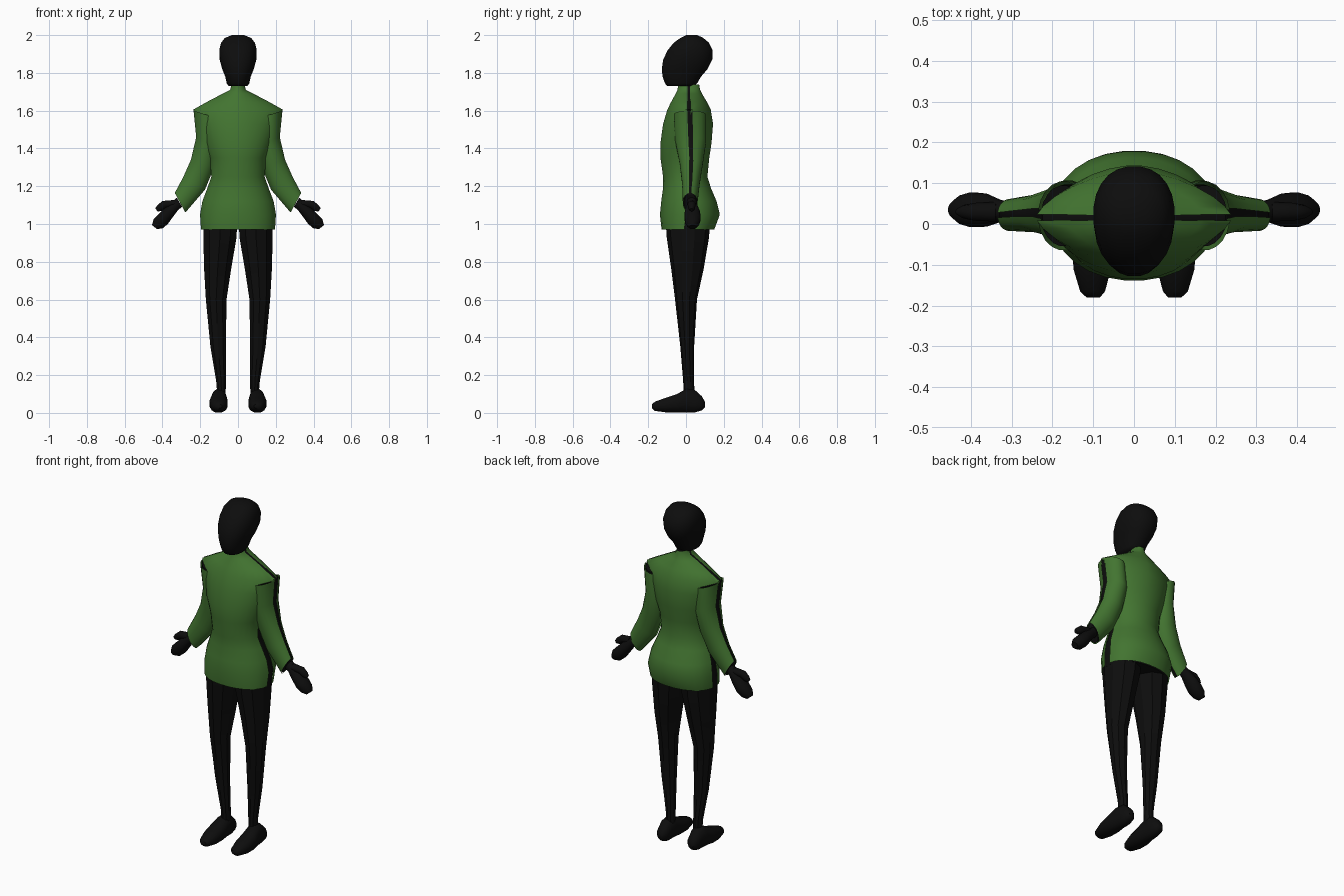
import bpy
import math
from mathutils import Vector as V

if "Cube" in bpy.data.objects:
    bpy.data.objects.remove(bpy.data.objects["Cube"])


def material(name, rgb):
    m = bpy.data.materials.new(name)
    m.diffuse_color = (*rgb, 1)
    m.use_nodes = True
    m.node_tree.nodes["Principled BSDF"].inputs["Base Color"].default_value = m.diffuse_color
    return m


BLACK = material("black", (0.004, 0.004, 0.004))
GREEN = material("green", (0.055, 0.175, 0.03))


def power(c, e):
    return math.copysign(abs(c) ** (2 / e), c)


def loft(name, rings, n, mat, seam=False, mirror=False, angle=45):
    """Skin rings of (centre, half axis u, half axis v, roundness);
    seam leaves an open slit at both ends of u and no caps."""
    verts, faces = [], []
    for c, u, v, e in rings:
        for k in range(n):
            t = (k + 0.5) * 2 * math.pi / n
            verts.append(c + u * power(math.cos(t), e) + v * power(math.sin(t), e))
    for r in range(len(rings) - 1):
        for k in range(n):
            if seam and k in (n - 1, n // 2 - 1):
                continue
            a, b = r * n + k, r * n + (k + 1) % n
            faces.append((a, b, b + n, a + n))
    if not seam:
        faces.append(tuple(range(n))[::-1])
        faces.append(tuple(range(len(verts) - n, len(verts))))
    mesh = bpy.data.meshes.new(name)
    mesh.from_pydata(verts, [], faces)
    mesh.materials.append(mat)
    ob = bpy.data.objects.new(name, mesh)
    bpy.context.collection.objects.link(ob)
    if mirror:
        ob.modifiers.new("Mirror", 'MIRROR')
    bpy.ops.object.select_all(action='DESELECT')
    ob.select_set(True)
    bpy.context.view_layer.objects.active = ob
    bpy.ops.object.mode_set(mode='EDIT')
    bpy.ops.mesh.select_all(action='SELECT')
    bpy.ops.mesh.normals_make_consistent(inside=False)
    bpy.ops.object.mode_set(mode='OBJECT')
    bpy.ops.object.shade_smooth_by_angle(angle=math.radians(angle))
    return ob


def level(z, x0, x1, y0, y1, e=2.0, s=1.0):
    """Horizontal ring from its x and y limits."""
    return (V(((x0 + x1) / 2, (y0 + y1) / 2, z)),
            V(((x1 - x0) / 2 * s, 0, 0)), V((0, (y1 - y0) / 2 * s, 0)), e)


def upright(y, x0, x1, z0, z1):
    """Ring facing along y from its x and z limits."""
    return (V(((x0 + x1) / 2, y, (z0 + z1) / 2)),
            V(((x1 - x0) / 2, 0, 0)), V((0, 0, (z1 - z0) / 2)), 2.3)


def limb(xo, zo, xi, zi, y, ry, s=1.0):
    """Tilted ring between an outer and an inner point in the xz plane."""
    return (V(((xo + xi) / 2, y, (zo + zi) / 2)),
            V(((xo - xi) / 2 * s, 0, (zo - zi) / 2 * s)), V((0, ry * s, 0)), 2.0)


# Head
loft("head", [level(z, -rx, rx, y0, y1, 2.2) for z, rx, y0, y1 in [
    (1.73, .05, -.10, .04), (1.745, .06, -.112, .06), (1.78, .068, -.125, .08),
    (1.82, .084, -.129, .115), (1.87, .098, -.122, .14), (1.92, .10, -.098, .142),
    (1.96, .09, -.065, .122), (1.985, .07, -.03, .092), (2.0, .032, .0, .06)]],
    24, BLACK, angle=60)

# Jacket: front and back panels, slit at the sides, over a dark body
TORSO = [
    (.97, .197, -.13, .15, 2.2), (1.05, .202, -.139, .18, 2.1),
    (1.12, .19, -.132, .163, 2), (1.19, .163, -.122, .133, 2),
    (1.25, .142, -.122, .114, 2), (1.35, .15, -.136, .124, 2),
    (1.43, .18, -.136, .136, 2), (1.53, .208, -.122, .144, 1.8),
    (1.605, .24, -.10, .132, 1.55), (1.645, .168, -.08, .112, 1.65),
    (1.69, .082, -.055, .085, 1.8), (1.71, .042, -.045, .075, 2),
    (1.738, .034, -.042, .07, 2)]
loft("jacket", [level(z, -rx, rx, y0, y1, e) for z, rx, y0, y1, e in TORSO],
     28, GREEN, seam=True, angle=60)
loft("body", [level(z, -rx, rx, y0, y1, e, .94) for z, rx, y0, y1, e in TORSO],
     28, BLACK, angle=60)

# Sleeves with the same open seam, and arms inside them
ARM = [
    (.236, 1.60, .11, 1.56, .02, .085), (.222, 1.46, .10, 1.42, .025, .083),
    (.25, 1.34, .125, 1.30, .028, .062), (.29, 1.25, .175, 1.18, .026, .047),
    (.335, 1.165, .278, 1.06, .022, .039)]
loft("sleeve", [limb(*r) for r in ARM], 20, GREEN, seam=True, mirror=True, angle=60)
loft("arm", [limb(*r, s=.88) for r in ARM], 20, BLACK, mirror=True, angle=60)

# Hands and thumbs
loft("hand", [limb(*r) for r in [
    (.325, 1.14, .295, 1.09, .03, .026), (.345, 1.12, .315, 1.075, .032, .028),
    (.388, 1.085, .345, 1.035, .034, .042), (.422, 1.053, .37, 1.0, .035, .044),
    (.447, 1.027, .397, .977, .035, .036), (.456, .995, .428, .972, .035, .02)]],
    12, BLACK, mirror=True)
loft("thumb", [limb(*r) for r in [
    (.34, 1.128, .335, 1.09, .03, .024), (.40, 1.123, .38, 1.085, .03, .022),
    (.428, 1.10, .405, 1.068, .03, .017), (.438, 1.083, .425, 1.066, .03, .008)]],
    10, BLACK, mirror=True)

# Trouser legs
loft("leg", [level(*r) for r in [
    (.09, .065, .11, -.012, .045), (.17, .062, .117, -.015, .043),
    (.35, .062, .148, -.03, .043), (.60, .058, .173, -.058, .058),
    (.76, .033, .183, -.078, .093), (.93, .003, .188, -.102, .122),
    (1.02, .0, .188, -.108, .128)]],
    10, BLACK, mirror=True, angle=30)

# Shoes
loft("shoe", [upright(*r) for r in [
    (-.18, .083, .117, .025, .045), (-.165, .07, .133, .01, .06),
    (-.11, .055, .15, .002, .08), (-.05, .053, .152, .0, .10),
    (.0, .058, .142, .0, .128), (.045, .06, .137, .0, .125),
    (.083, .068, .131, .012, .09), (.10, .085, .115, .03, .06)]],
    12, BLACK, mirror=True)
